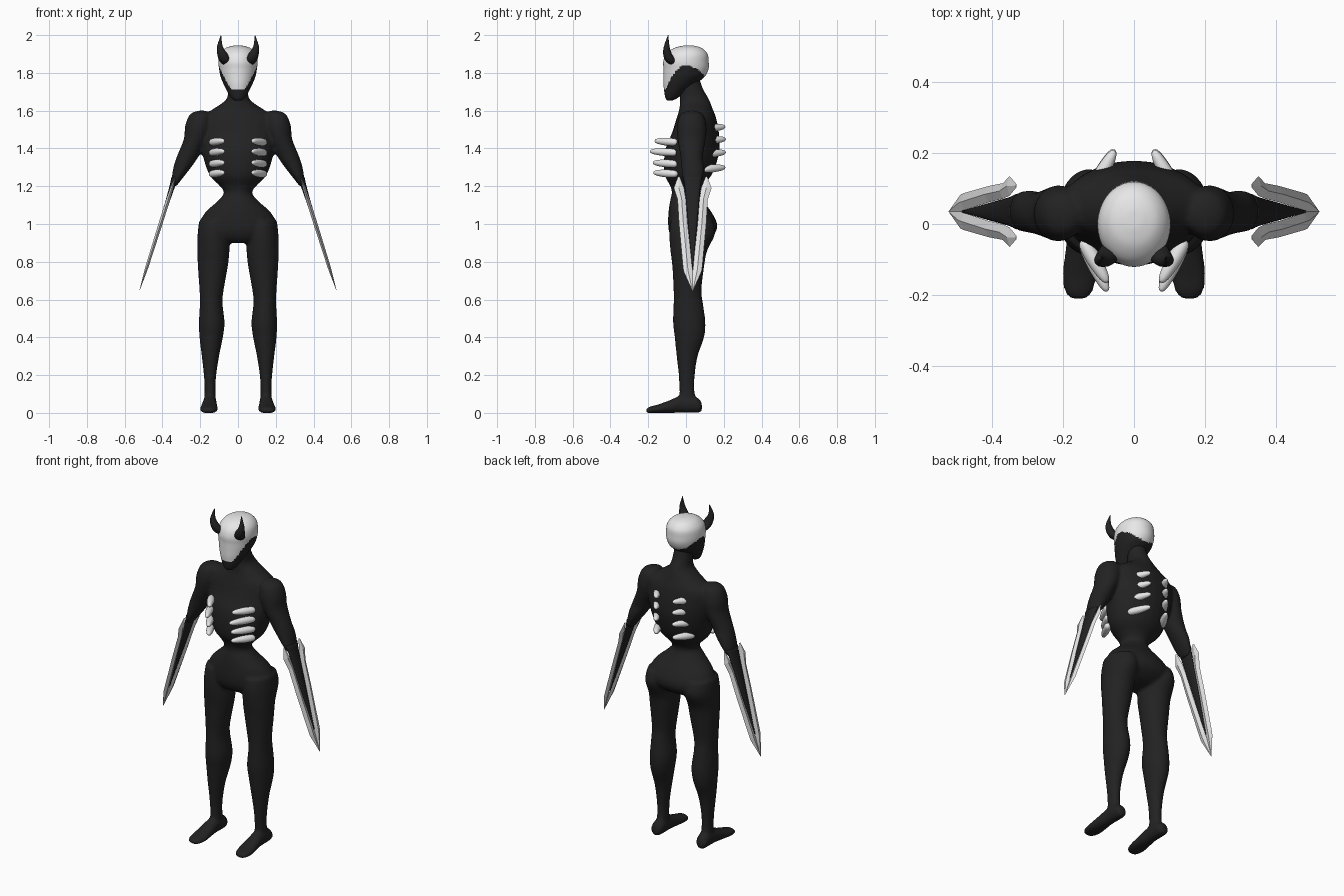
import bpy, bmesh, math
from mathutils import Matrix, Vector

if "Cube" in bpy.data.objects:
    bpy.data.objects.remove(bpy.data.objects["Cube"])


def material(name, c):
    m = bpy.data.materials.new(name)
    m.diffuse_color = (c[0], c[1], c[2], 1)
    m.use_nodes = True
    m.node_tree.nodes["Principled BSDF"].inputs["Base Color"].default_value = m.diffuse_color
    return m


BLACK = material("charcoal black", (0.016, 0.016, 0.016))
BONE = material("bone white", (0.8, 0.8, 0.8))


def spline(keys, steps):
    """Catmull-Rom interpolation through rows of numbers."""
    out = []
    for i in range(len(keys) - 1):
        a, b, c, d = (keys[max(i - 1, 0)], keys[i], keys[i + 1],
                      keys[min(i + 2, len(keys) - 1)])
        for k in range(steps):
            t = k / steps
            out.append([0.5 * (2 * q + (r - p) * t + (2 * p - 5 * q + 4 * r - s) * t * t
                               + (3 * q - p - 3 * r + s) * t ** 3)
                        for p, q, r, s in zip(a, b, c, d)])
    return out + [list(keys[-1])]


def loft(bm, keys, sides=24, steps=4, flip=1, axis="z", matrix=None):
    """Skin ellipses (x, y, z, rx, r2); rings lie flat, or upright when axis is y."""
    rings = []
    for x, y, z, rx, r2 in spline(keys, steps):
        ring = []
        for i in range(sides):
            a = 2 * math.pi * i / sides
            u, v = max(rx, 0.001) * math.cos(a), max(r2, 0.001) * math.sin(a)
            p = Vector((flip * (x + u), y + v, z) if axis == "z"
                       else (flip * (x + u), y, max(z + v, 0)))
            ring.append(bm.verts.new(matrix @ p if matrix else p))
        rings.append(ring)
    faces = [bm.faces.new(rings[0]), bm.faces.new(rings[-1])]
    for r, s in zip(rings, rings[1:]):
        for i in range(sides):
            j = (i + 1) % sides
            faces.append(bm.faces.new((r[i], r[j], s[j], s[i])))
    bmesh.ops.recalc_face_normals(bm, faces=faces)


def finish(bm, name, mats, smooth=True, mirror=False):
    me = bpy.data.meshes.new(name)
    bmesh.ops.recalc_face_normals(bm, faces=bm.faces)
    for f in bm.faces:
        f.smooth = smooth
    bm.to_mesh(me)
    bm.free()
    for m in mats:
        me.materials.append(m)
    ob = bpy.data.objects.new(name, me)
    bpy.context.collection.objects.link(ob)
    if mirror:
        ob.modifiers.new("mirror", "MIRROR")
    return ob


# Body: torso, neck, arms, legs and feet fused into one smooth skin
bm = bmesh.new()
loft(bm, [(0, .02, 1.78, .05, .05), (0, .028, 1.72, .052, .06), (0, .045, 1.66, .062, .077),
          (0, .053, 1.61, .13, .088), (0, .055, 1.56, .20, .105), (0, .05, 1.48, .205, .125),
          (0, .035, 1.40, .195, .143), (0, .02, 1.31, .172, .138), (0, .01, 1.25, .145, .12),
          (0, .003, 1.205, .10, .088), (0, 0, 1.165, .074, .075), (0, .005, 1.12, .11, .09),
          (0, .022, 1.06, .175, .115), (0, .035, 1.0, .205, .13), (0, .033, .95, .205, .12),
          (0, .02, .91, .15, .08), (0, .02, .90, .08, .04)])
arm = [(.19, .03, 1.6, .02, .02), (.2, .03, 1.58, .055, .06), (.21, .03, 1.52, .07, .078),
       (.225, .03, 1.45, .062, .075), (.265, .03, 1.36, .058, .06),
       (.295, .035, 1.3, .047, .06), (.325, .035, 1.235, .026, .052), (.336, .035, 1.2, .01, .03)]
leg = [(.12, .03, 1.02, .085, .11), (.128, .033, .95, .086, .122), (.13, .015, .86, .085, .098),
       (.133, .012, .78, .08, .085), (.14, .008, .65, .064, .074), (.142, .012, .58, .06, .078),
       (.139, .017, .48, .068, .086), (.142, .018, .4, .062, .078), (.146, .006, .3, .046, .056),
       (.148, .004, .2, .033, .043), (.148, .005, .12, .029, .04), (.148, .01, .04, .033, .045)]
foot = [(.15, .085, .03, .01, .012), (.15, .075, .035, .03, .033), (.149, .04, .045, .037, .045),
        (.15, -.03, .045, .038, .045), (.152, -.09, .032, .044, .034),
        (.154, -.15, .02, .048, .024), (.156, -.195, .014, .038, .018), (.156, -.213, .01, .015, .008)]
for s in (1, -1):
    loft(bm, arm, flip=s)
    loft(bm, leg, flip=s)
    loft(bm, foot, flip=s, axis="y")
body = finish(bm, "body", [BLACK])
remesh = body.modifiers.new("fuse", "REMESH")
remesh.mode, remesh.voxel_size, remesh.use_smooth_shade = "VOXEL", 0.009, True
soften = body.modifiers.new("soften", "SMOOTH")
soften.factor, soften.iterations = 0.5, 5

# Head: black jaw with a pale skull cap and face mask above an arched edge
bm = bmesh.new()
loft(bm, [(0, -.085, 1.655, .02, .015), (0, -.076, 1.668, .036, .033), (0, -.06, 1.70, .056, .055),
          (0, -.035, 1.74, .076, .084), (0, -.01, 1.78, .092, .109), (0, 0, 1.82, .1, .119),
          (0, 0, 1.86, .103, .12), (0, .005, 1.90, .095, .109), (0, .01, 1.93, .068, .076),
          (0, .013, 1.943, .03, .034), (0, .013, 1.945, .002, .002)], sides=64, steps=6)
for f in bm.faces:
    c = f.calc_center_median()
    edge = 1.84 - (6 if c.y > 0 else 11) * c.y ** 2
    f.material_index = int(c.z > max(edge, 1.715))
finish(bm, "head", [BLACK, BONE])

# Horns on the brow
bm = bmesh.new()
loft(bm, [(.065, -.07, 1.845, .015, .015), (.07, -.082, 1.865, .03, .028),
          (.083, -.098, 1.90, .027, .023), (.096, -.102, 1.94, .015, .015),
          (.09, -.095, 2.0, .001, .001)], sides=16)
finish(bm, "horns", [BLACK], mirror=True)


# Rib spikes: rounded tapering bones on chest and back
def spike(bm, base, tip):
    base, tip = Vector(base), Vector(tip)
    d = tip - base
    n = d.length
    m = Matrix.Translation(base) @ d.to_track_quat("Z", "Y").to_matrix().to_4x4()
    loft(bm, [(0, 0, 0, .006, .006), (0, 0, .1 * n, .018, .018), (0, 0, .45 * n, .021, .021),
              (0, 0, .8 * n, .016, .016), (0, 0, .96 * n, .009, .009), (0, 0, n, .001, .001)],
         sides=14, matrix=m)


bm = bmesh.new()
for z, reach in ((1.44, -.165), (1.385, -.19), (1.325, -.175), (1.272, -.172)):
    spike(bm, (.145, -.045, z - .008), (.075, reach, z))
finish(bm, "chest_spikes", [BONE], mirror=True)
bm = bmesh.new()
for z, reach in ((1.515, .207), (1.45, .21), (1.38, .21), (1.30, .207)):
    spike(bm, (.12, .09, z - .01), (.055, reach, z))
finish(bm, "back_spikes", [BONE], mirror=True)


# Arm blades: two bevelled prongs meeting in one point
CY = .035


def arm_x(z):
    return .335 + (1.24 - z) * .315


bm = bmesh.new()
stations = [(1.25, .078, .068, .001), (1.19, .1, .045, .008), (1.13, .08, .036, .01),
            (1.0, .072, .026, .01), (.78, .052, .003, .008), (.75, .048, 0, .007),
            (.645, .001, 0, .0005)]
for s in (1, -1):
    rings = []
    for z, outer, inner, t in stations:
        x, mid = arm_x(z), (outer + inner) / 2
        rings.append([bm.verts.new((x + dx, CY + s * w, z + dx * .315)) for w, dx in
                      ((outer, 0), (mid, t), (inner, 0), (mid, -t))])
    bm.faces.new(rings[0])
    bm.faces.new(rings[-1])
    for r, q in zip(rings, rings[1:]):
        for i in range(4):
            bm.faces.new((r[i], r[(i + 1) % 4], q[(i + 1) % 4], q[i]))
finish(bm, "arm_blades", [BONE], smooth=False, mirror=True)

# Dark forearm cores tapering between the prongs
bm = bmesh.new()
loft(bm, [(arm_x(z), CY, z, t, w) for z, t, w in
          ((1.25, .02, .05), (1.18, .014, .04), (1.0, .009, .024), (.77, .003, .003))], sides=16)
finish(bm, "forearm_cores", [BLACK], mirror=True)
